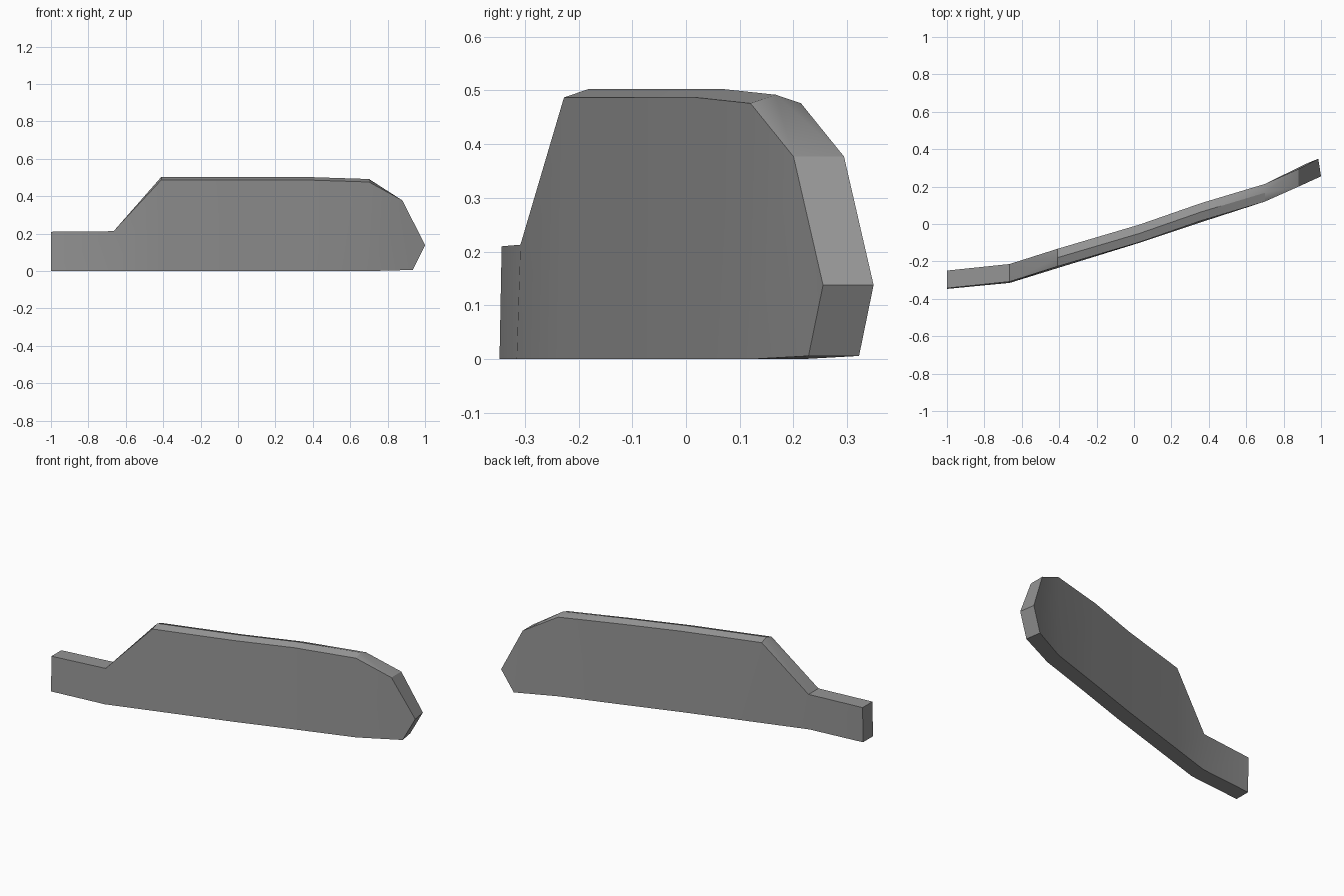
import bpy
import bmesh
import math

cube = bpy.data.objects.get("Cube")
if cube:
    bpy.data.objects.remove(cube, do_unlink=True)

THICKNESS = 0.094
RIDGE = 0.016

# Front edge of the slab: x, y, z and whether the top has a raised centre ridge
top = [
    (-1.0, -0.343, 0.21, False),
    (-0.665, -0.308, 0.213, False),
    (-0.41, -0.227, 0.487, True),
    (0.03, -0.097, 0.487, True),
    (0.36, 0.018, 0.487, True),
    (0.70, 0.12, 0.476, True),
    (0.88, 0.2, 0.377, False),
    (1.0, 0.255, 0.138, False),
]
bottom = [
    (-1.0, -0.347, 0),
    (-0.665, -0.315, 0),
    (-0.41, -0.236, 0),
    (0.03, -0.1, 0),
    (0.36, 0.01, 0),
    (0.70, 0.12, 0),
    (0.935, 0.228, 0.006),
]

bm = bmesh.new()


def back_of(x, y, z):
    """Matching point on the back face, skewed slightly at the tip."""
    return (x - (0.015 if x > 0.9 else 0), y + THICKNESS, z)


def face(*verts):
    """Face that skips repeated corners."""
    unique = list(dict.fromkeys(verts))
    if len(unique) > 2:
        bm.faces.new(unique)


# Vertex rows along the slab
top_front = [bm.verts.new(p[:3]) for p in top]
top_back = [bm.verts.new(back_of(*p[:3])) for p in top]
low_front = [bm.verts.new(p) for p in bottom]
low_back = [bm.verts.new(back_of(*p)) for p in bottom]
low_front.append(low_front[-1])
low_back.append(low_back[-1])
ridge = [bm.verts.new((x, y + THICKNESS / 2, z + RIDGE)) if raised else None
         for x, y, z, raised in top]

for i in range(len(top) - 1):
    j = i + 1
    # Front, back and underside
    face(low_front[i], low_front[j], top_front[j], top_front[i])
    face(low_back[j], low_back[i], top_back[i], top_back[j])
    face(low_back[i], low_back[j], low_front[j], low_front[i])
    # Top, split along the ridge where there is one
    a, b = ridge[i], ridge[j]
    if a or b:
        row_front = [top_front[i], top_front[j]] + [v for v in (b, a) if v]
        row_back = [top_back[j], top_back[i]] + [v for v in (a, b) if v]
        if a and b:
            face(*row_front)
            face(*row_back)
        elif a:
            face(top_front[i], top_front[j], a)
            face(top_back[j], top_back[i], a)
            face(a, top_front[j], top_back[j])
        else:
            face(top_front[i], top_front[j], b)
            face(top_back[j], top_back[i], b)
            face(b, top_back[i], top_front[i])
    else:
        face(top_front[i], top_front[j], top_back[j], top_back[i])

# End caps
face(low_front[0], top_front[0], top_back[0], low_back[0])
face(low_front[-1], low_back[-1], top_back[-1], top_front[-1])
bmesh.ops.recalc_face_normals(bm, faces=bm.faces)

mesh = bpy.data.meshes.new("curved_panel")
bm.to_mesh(mesh)
bm.free()

# Plain grey finish
grey = bpy.data.materials.new("mid_grey")
grey.use_nodes = True
colour = (0.3, 0.3, 0.3, 1)
grey.diffuse_color = colour
grey.node_tree.nodes["Principled BSDF"].inputs["Base Color"].default_value = colour
mesh.materials.append(grey)

panel = bpy.data.objects.new("curved_panel", mesh)
bpy.context.collection.objects.link(panel)
bpy.ops.object.select_all(action="DESELECT")
panel.select_set(True)
bpy.context.view_layer.objects.active = panel
bpy.ops.object.shade_smooth_by_angle(angle=math.radians(25))
